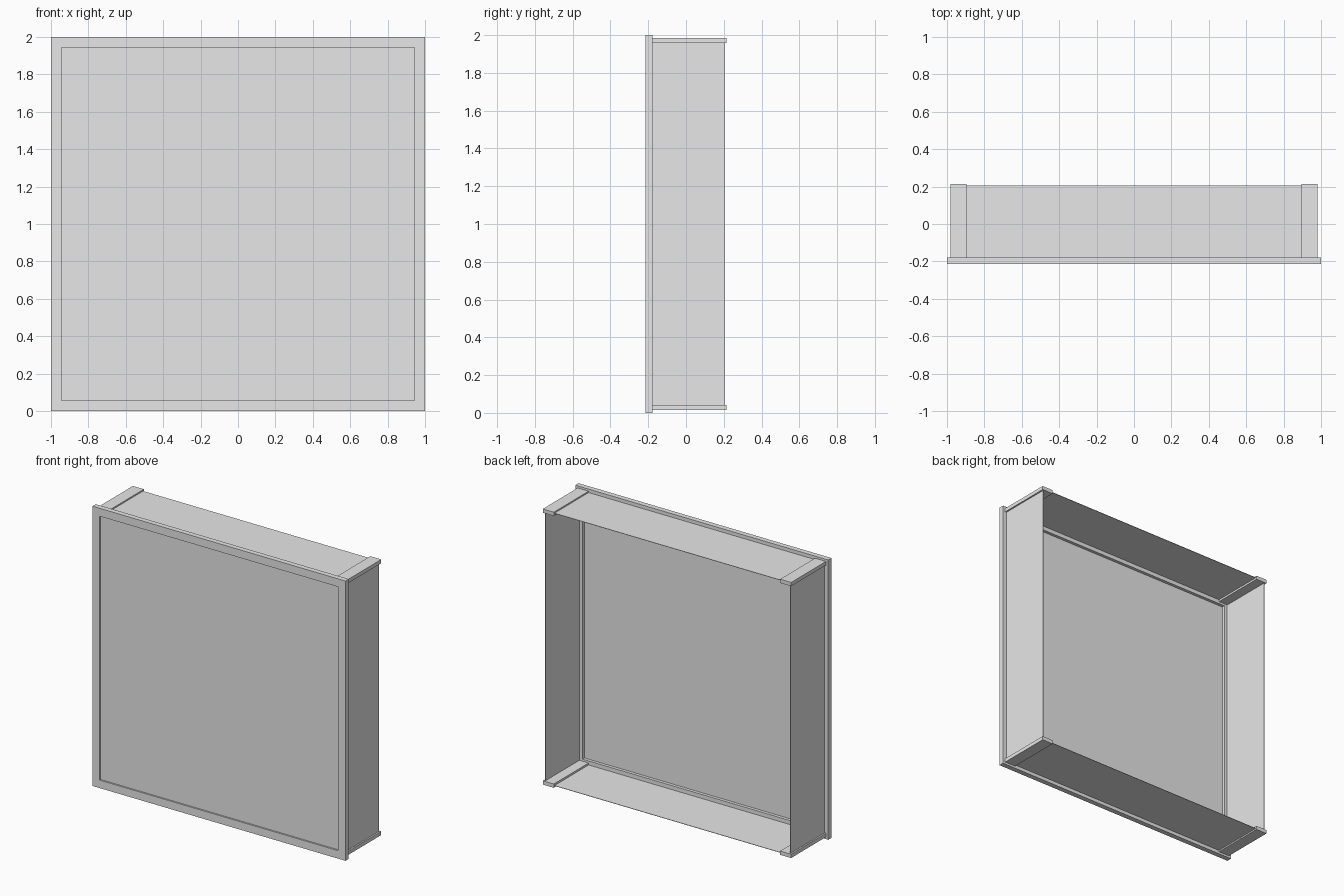
import bpy
import bmesh

cube = bpy.data.objects.get("Cube")
if cube:
    bpy.data.objects.remove(cube, do_unlink=True)

grey = bpy.data.materials.new("light_grey")
grey.use_nodes = True
GREY = (0.8, 0.8, 0.8, 1)
grey.diffuse_color = GREY
grey.node_tree.nodes["Principled BSDF"].inputs["Base Color"].default_value = GREY


def finish(name, bm):
    mesh = bpy.data.meshes.new(name)
    bmesh.ops.recalc_face_normals(bm, faces=bm.faces)
    bm.to_mesh(mesh)
    bm.free()
    mesh.materials.append(grey)
    obj = bpy.data.objects.new(name, mesh)
    bpy.context.collection.objects.link(obj)
    return obj


def box(name, low, high):
    bm = bmesh.new()
    bmesh.ops.create_cube(bm, size=1)
    for v in bm.verts:
        v.co = [(a + b) / 2 + c * (b - a) for a, b, c in zip(low, high, v.co)]
    return finish(name, bm)


def ring(size, y, bm):
    return [bm.verts.new((x * size, y, 1 + z * size))
            for x, z in ((-1, -1), (1, -1), (1, 1), (-1, 1))]


FRONT, FRAME_BACK, BACK = -0.215, -0.178, 0.215
OPENING = 0.943

# Front frame: a square border with a rectangular section
bm = bmesh.new()
loops = [ring(1, FRONT, bm), ring(1, FRAME_BACK, bm),
         ring(OPENING, FRAME_BACK, bm), ring(OPENING, FRONT, bm)]
for a, b in zip(loops, loops[1:] + loops[:1]):
    for i in range(4):
        j = (i + 1) % 4
        bm.faces.new((a[i], a[j], b[j], b[i]))
finish("front_frame", bm)

# Thin pane set just behind the face of the frame
box("front_pane", (-OPENING, -0.204, 1 - OPENING), (OPENING, -0.2, 1 + OPENING))

# Thin side walls and thin top and bottom walls, open at the back
WALL_BACK = 0.207
for side, s in (("left", 1), ("right", -1)):
    x = sorted((s * 0.968, s * 0.971))
    box(side + "_wall", (x[0], FRAME_BACK, 0.03), (x[1], WALL_BACK, 1.97))
for level, s in (("top", 1), ("bottom", -1)):
    z = sorted((1 + s * 0.972, 1 + s * 0.975))
    box(level + "_wall", (-0.97, FRAME_BACK, z[0]), (0.97, WALL_BACK, z[1]))

# Corner strips running front to back
for level, t in (("top", 1), ("bottom", -1)):
    for side, s in (("left", 1), ("right", -1)):
        x = sorted((s * 0.895, s * 0.982))
        z = sorted((1 + t * 0.958, 1 + t * 0.985))
        box(f"{level}_{side}_strip", (x[0], FRAME_BACK, z[0]), (x[1], BACK, z[1]))
